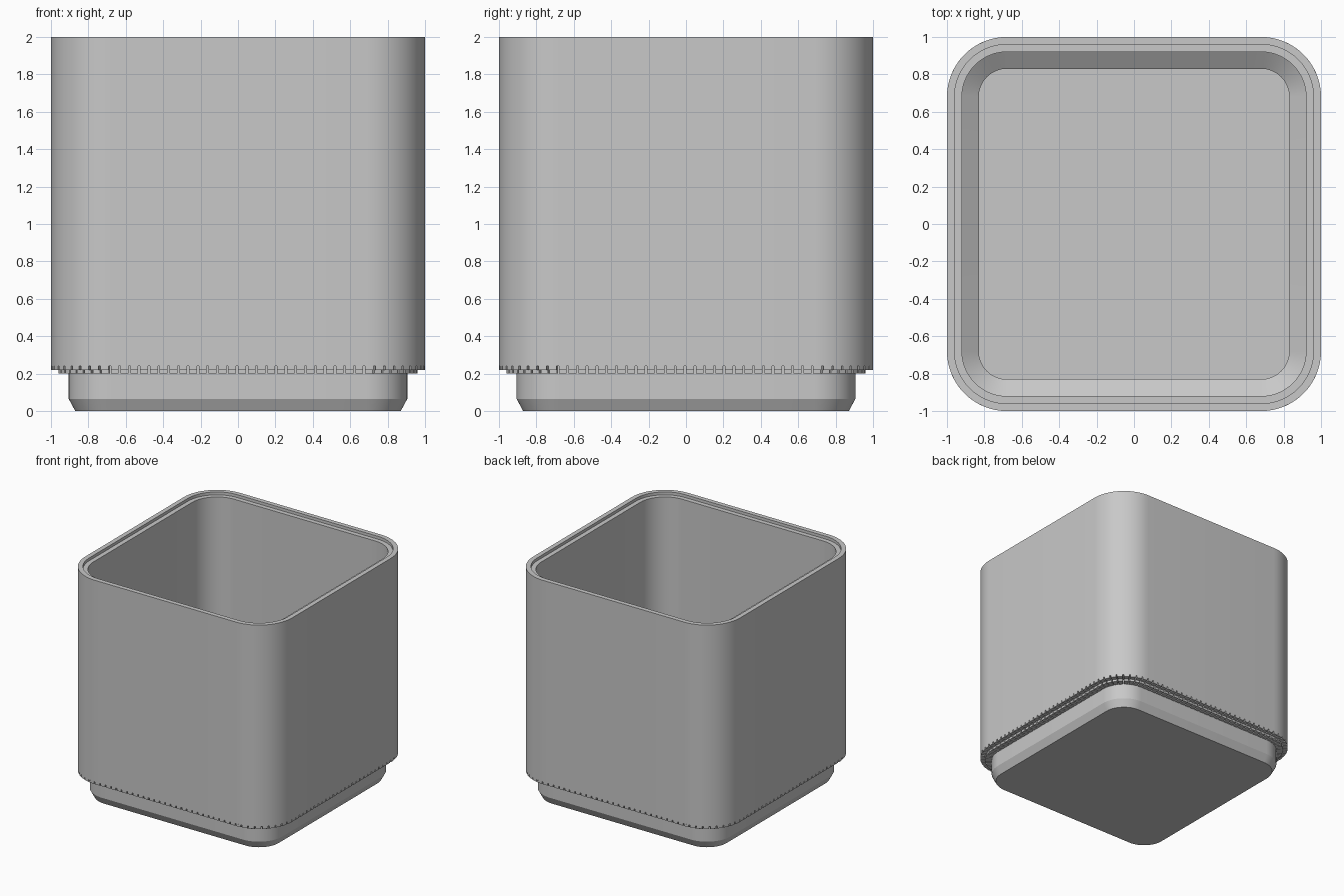
import bpy
import bmesh
import math
from mathutils import Vector

cube = bpy.data.objects.get("Cube")
if cube:
    bpy.data.objects.remove(cube, do_unlink=True)

CORE = 0.68          # half spacing of the corner arc centres
CORNER_STEPS = 16

grey = bpy.data.materials.new("plain grey")
grey.use_nodes = True
grey.diffuse_color = (0.58, 0.58, 0.58, 1)
grey.node_tree.nodes["Principled BSDF"].inputs["Base Color"].default_value = grey.diffuse_color


def stations(straight, corner):
    """Walk a rounded square: list of (core point, outward direction)."""
    result = []
    for side in range(4):
        turn = side * math.pi / 2
        out = Vector((math.cos(turn), math.sin(turn)))
        along = Vector((-out.y, out.x))
        for i in range(straight):
            result.append((out * CORE + along * CORE * (2 * i / straight - 1), out))
        for i in range(corner):
            a = turn + math.pi / 2 * i / corner
            result.append(((out + along) * CORE, Vector((math.cos(a), math.sin(a)))))
    return result


def place(station, half, z):
    core, out = station
    p = core + out * (half - CORE)
    return (p.x, p.y, z)


def finish(name, bm):
    bmesh.ops.recalc_face_normals(bm, faces=bm.faces)
    mesh = bpy.data.meshes.new(name)
    bm.to_mesh(mesh)
    bm.free()
    mesh.materials.append(grey)
    obj = bpy.data.objects.new(name, mesh)
    bpy.context.collection.objects.link(obj)
    bpy.ops.object.select_all(action="DESELECT")
    obj.select_set(True)
    bpy.context.view_layer.objects.active = obj
    bpy.ops.object.shade_smooth_by_angle(angle=math.radians(20))
    return obj


# Bin shell: foot, wall, stepped rim, cavity and recessed floor in one profile
profile = [(0.87, 0), (0.905, 0.065), (0.905, 0.24), (1, 0.24), (1, 2),
           (0.96, 2), (0.96, 1.975), (0.92, 1.975), (0.92, 0.3),
           (0.83, 0.24), (0.83, 0.08)]
bm = bmesh.new()
ring = stations(1, CORNER_STEPS)
loops = [[bm.verts.new(place(s, half, z)) for s in ring] for half, z in profile]
count = len(ring)
for low, high in zip(loops, loops[1:]):
    for i in range(count):
        j = (i + 1) % count
        bm.faces.new((low[i], low[j], high[j], high[i]))
bm.faces.new(loops[0])
bm.faces.new(loops[-1])
finish("bin_shell", bm)

# Stepped teeth under the wall, separated by narrow radial slots
bm = bmesh.new()
tooth = [(0.9, 0.2), (0.96, 0.2), (0.96, 0.22), (1, 0.22), (1, 0.24), (0.9, 0.24)]
SUB = 5              # four parts tooth, one part slot
ticks = stations(26 * SUB, 9 * SUB)
for start in range(0, len(ticks), SUB):
    sections = [[bm.verts.new(place(ticks[(start + k) % len(ticks)], half, z))
                 for half, z in tooth] for k in (0, 2, 4)]
    for a, b in zip(sections, sections[1:]):
        for i in range(len(tooth)):
            j = (i + 1) % len(tooth)
            bm.faces.new((a[i], a[j], b[j], b[i]))
    bm.faces.new(sections[0])
    bm.faces.new(sections[-1])
finish("seating_teeth", bm)
